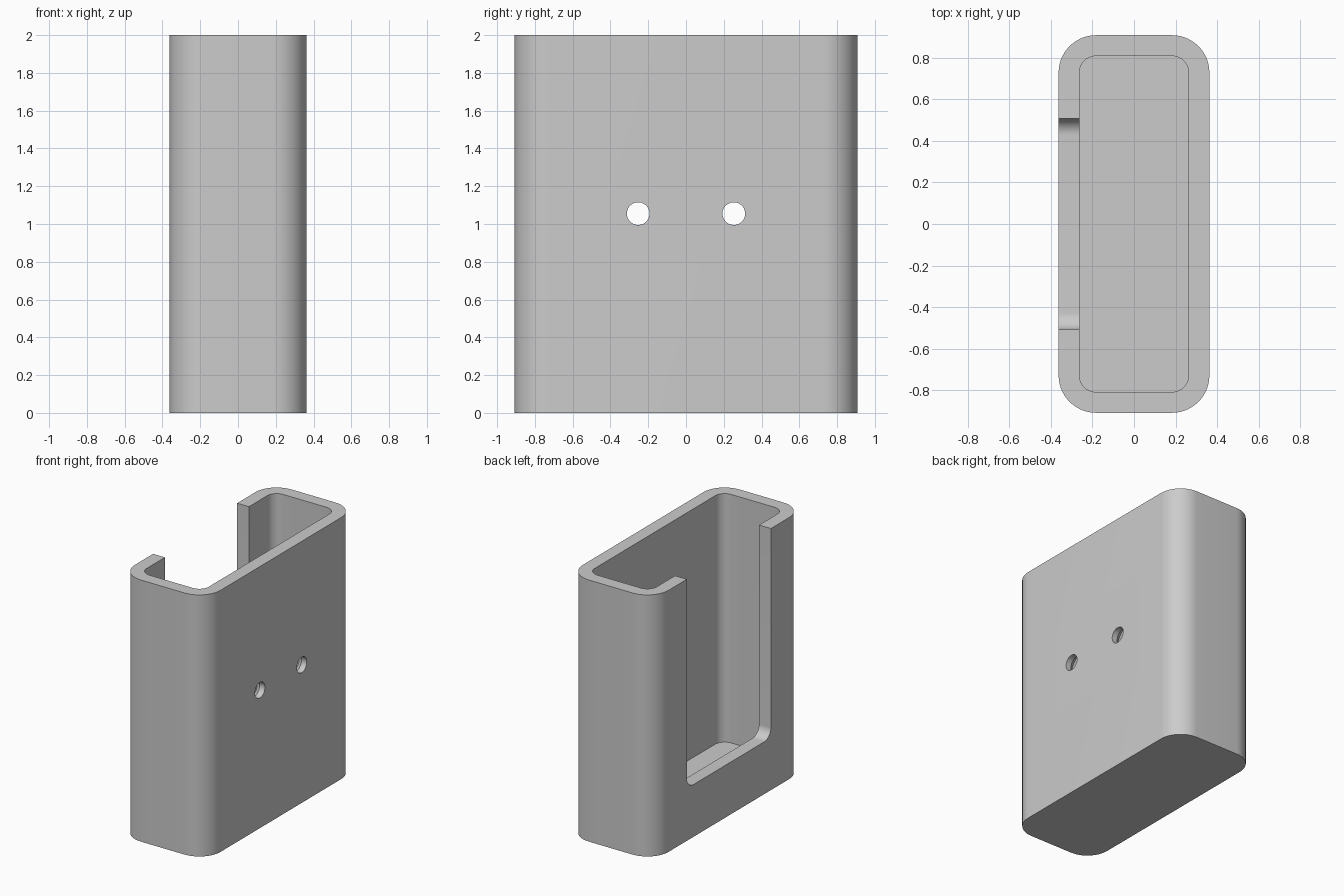
import bpy
import bmesh
from math import cos, sin, pi
from mathutils import Matrix, Vector

cube = bpy.data.objects.get("Cube")
if cube:
    bpy.data.objects.remove(cube, do_unlink=True)

WIDTH, DEPTH, HEIGHT = 0.725, 1.815, 2.0
WALL = 0.1
HOLE_Z = 1.055

grey = bpy.data.materials.new("plain_grey")
grey.use_nodes = True
grey.diffuse_color = (0.6, 0.6, 0.6, 1)
grey.node_tree.nodes["Principled BSDF"].inputs["Base Color"].default_value = (0.6, 0.6, 0.6, 1)


def rounded_rectangle(a, b, radius, steps=14):
    """Outline of an a by b rectangle with rounded corners, centred on the origin."""
    points = []
    for i, (sx, sy) in enumerate([(1, 1), (-1, 1), (-1, -1), (1, -1)]):
        for k in range(steps + 1):
            t = (i + k / steps) * pi / 2
            points.append((sx * (a / 2 - radius) + radius * cos(t),
                           sy * (b / 2 - radius) + radius * sin(t)))
    return points


def make_object(name, bm):
    bmesh.ops.recalc_face_normals(bm, faces=bm.faces)
    mesh = bpy.data.meshes.new(name)
    bm.to_mesh(mesh)
    bm.free()
    mesh.materials.append(grey)
    obj = bpy.data.objects.new(name, mesh)
    bpy.context.collection.objects.link(obj)
    return obj


def prism(name, outline, length, matrix):
    """Extrude an outline along its local z, then place it."""
    bm = bmesh.new()
    face = bm.faces.new([bm.verts.new((x, y, 0)) for x, y in outline])
    top = bmesh.ops.extrude_face_region(bm, geom=[face])["geom"]
    bmesh.ops.translate(bm, vec=Vector((0, 0, length)),
                        verts=[v for v in top if isinstance(v, bmesh.types.BMVert)])
    bm.transform(matrix)
    return make_object(name, bm)


def screw_hole(name, y):
    """Straight hole from outside, widening to a countersink at the inner face."""
    outer = WIDTH / 2
    rings = [(outer + 0.1, 0.06), (outer - 0.045, 0.06),
             (outer - WALL, 0.115), (outer - WALL - 0.02, 0.115)]
    steps = 40
    bm = bmesh.new()
    loops = [[bm.verts.new((x, y + r * cos(2 * pi * k / steps), HOLE_Z + r * sin(2 * pi * k / steps)))
              for k in range(steps)] for x, r in rings]
    for a, b in zip(loops, loops[1:]):
        for k in range(steps):
            n = (k + 1) % steps
            bm.faces.new((a[k], a[n], b[n], b[k]))
    bm.faces.new(loops[0])
    bm.faces.new(loops[-1])
    return make_object(name, bm)


# Outer body
holder = prism("holder_body", rounded_rectangle(WIDTH, DEPTH, 0.18), HEIGHT, Matrix())

# Cavity, open at the top
cavity = prism("cavity_cutter",
               rounded_rectangle(WIDTH - 2 * WALL, DEPTH - 2 * WALL, 0.08),
               HEIGHT, Matrix.Translation((0, 0, WALL)))

# Wall opening with rounded lower corners, running out through the rim
SLOT_BOTTOM, SLOT_HEIGHT = 0.4, 2.0
axes = Matrix(((0, 0, 1, 0), (1, 0, 0, 0), (0, 1, 0, 0), (0, 0, 0, 1)))
slot = prism("slot_cutter", rounded_rectangle(1.015, SLOT_HEIGHT, 0.08), 0.4,
             Matrix.Translation((-0.6, 0, SLOT_BOTTOM + SLOT_HEIGHT / 2)) @ axes)

# Mounting holes in the opposite wall
cutters = [cavity, slot] + [screw_hole("screw_hole_cutter", y) for y in (-0.253, 0.253)]

bpy.ops.object.select_all(action="DESELECT")
bpy.context.view_layer.objects.active = holder
holder.select_set(True)
for cutter in cutters:
    cutter.hide_render = True
    mod = holder.modifiers.new("cut", "BOOLEAN")
    mod.operation = "DIFFERENCE"
    mod.solver = "EXACT"
    mod.object = cutter
    bpy.ops.object.modifier_apply(modifier=mod.name)
    bpy.data.objects.remove(cutter, do_unlink=True)

bpy.ops.object.shade_smooth_by_angle(angle=pi / 6)
